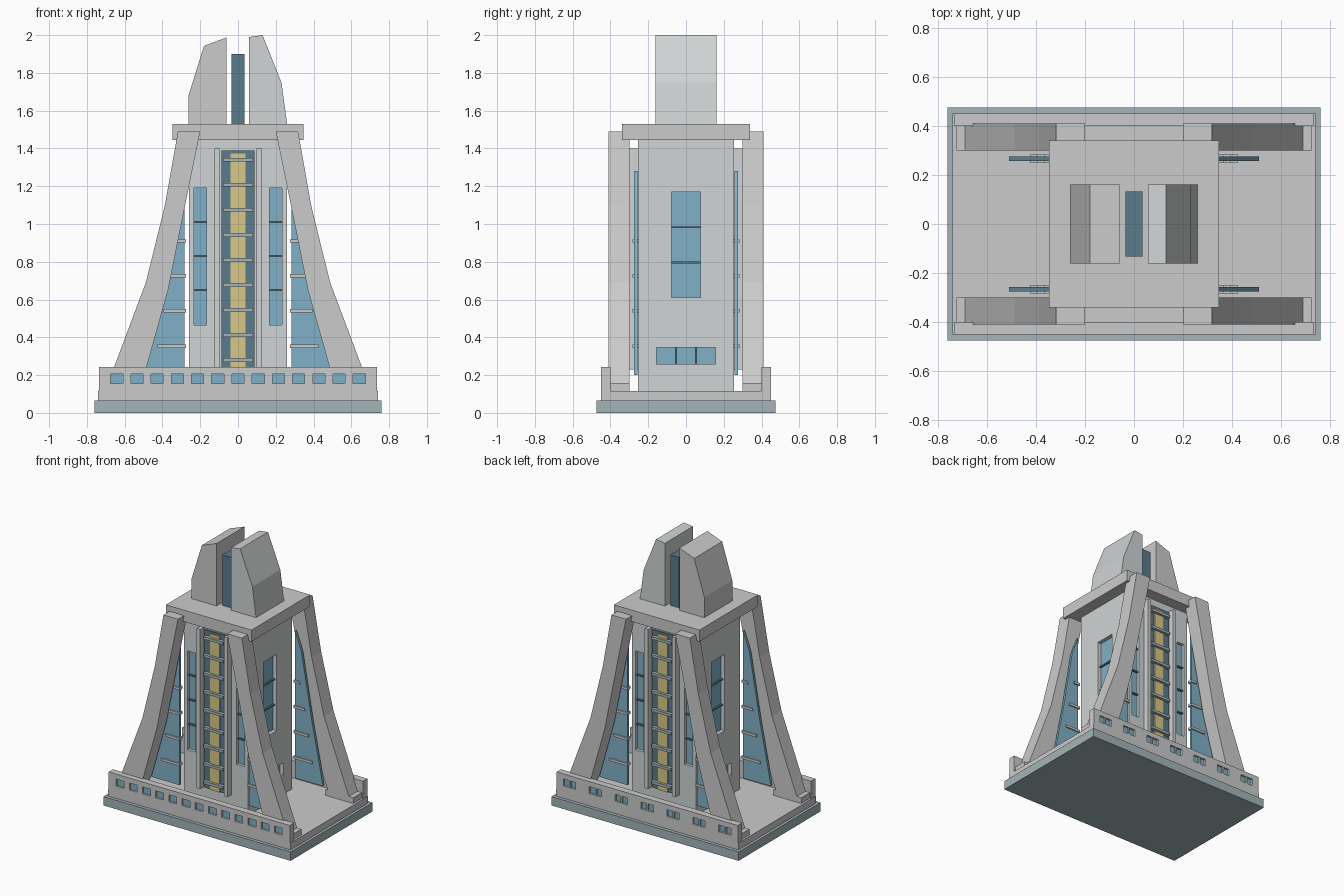
import bpy, bmesh
from mathutils import Vector

if "Cube" in bpy.data.objects:
    bpy.data.objects.remove(bpy.data.objects["Cube"])


def material(name, rgb):
    m = bpy.data.materials.new(name)
    m.diffuse_color = (*rgb, 1)
    m.use_nodes = True
    m.node_tree.nodes["Principled BSDF"].inputs["Base Color"].default_value = m.diffuse_color
    return m


STONE = material("warm_stone", (0.70, 0.70, 0.67))
COOL = material("cool_stone", (0.63, 0.66, 0.66))
PLINTH = material("plinth_grey", (0.37, 0.46, 0.48))
GLASS = material("blue_glass", (0.22, 0.44, 0.57))
DARK = material("dark_glass", (0.10, 0.20, 0.26))
YELLOW = material("lit_yellow", (0.70, 0.58, 0.24))


def finish(name, bm, mat):
    bmesh.ops.recalc_face_normals(bm, faces=bm.faces)
    me = bpy.data.meshes.new(name)
    bm.to_mesh(me)
    bm.free()
    ob = bpy.data.objects.new(name, me)
    bpy.context.collection.objects.link(ob)
    if mat:
        me.materials.append(mat)
    return ob


def boxes(name, ranges, mat):
    """One object from boxes given as (x0, x1, y0, y1, z0, z1)."""
    bm = bmesh.new()
    for x0, x1, y0, y1, z0, z1 in ranges:
        vs = bmesh.ops.create_cube(bm, size=1)["verts"]
        bmesh.ops.scale(bm, verts=vs, vec=(abs(x1 - x0), abs(y1 - y0), abs(z1 - z0)))
        bmesh.ops.translate(bm, verts=vs, vec=((x0 + x1) / 2, (y0 + y1) / 2, (z0 + z1) / 2))
    return finish(name, bm, mat)


def extrude(name, pts, y0, y1, mat):
    """Extrude an xz outline from y0 to y1."""
    bm = bmesh.new()
    f = bm.faces.new([bm.verts.new((x, y0, z)) for x, z in pts])
    out = bmesh.ops.extrude_face_region(bm, geom=[f])["geom"]
    vs = [v for v in out if isinstance(v, bmesh.types.BMVert)]
    bmesh.ops.translate(bm, verts=vs, vec=Vector((0, y1 - y0, 0)))
    return finish(name, bm, mat)


def carve(ob, ranges):
    """Cut box recesses out of an object."""
    cutter = boxes("cutter", ranges, None)
    cutter.hide_render = True
    mod = ob.modifiers.new("recess", "BOOLEAN")
    mod.operation, mod.solver, mod.object = "DIFFERENCE", "EXACT", cutter
    dg = bpy.context.evaluated_depsgraph_get()
    me = bpy.data.meshes.new_from_object(ob.evaluated_get(dg))
    ob.modifiers.clear()
    ob.data = me
    bpy.data.objects.remove(cutter)


# Plinth, terrace and cap
boxes("plinth", [(-0.76, 0.76, -0.475, 0.475, 0, 0.065)], PLINTH)
boxes("terrace", [(-0.74, 0.74, -0.45, 0.45, 0.065, 0.115)], STONE)
boxes("cap_slab", [(-0.347, 0.347, -0.34, 0.34, 1.445, 1.53)], STONE)

# Parapets with recessed windows: small in front, wide with a mullion at the back
for label, s, count, step, half in (("front", -1, 13, 0.107, 0.032), ("back", 1, 7, 0.21, 0.05)):
    wall = boxes(label + "_parapet", [(-0.735, 0.735, s * 0.40, s * 0.45, 0.115, 0.243)], STONE)
    xs = [(i - (count - 1) / 2) * step for i in range(count)]
    carve(wall, [(x - half, x + half, s * 0.43, s * 0.47, 0.155, 0.206) for x in xs])
    boxes(label + "_parapet_glass",
          [(x - half, x + half, s * 0.425, s * 0.436, 0.155, 0.206) for x in xs], GLASS)
    if s > 0:
        boxes("back_parapet_mullions",
              [(x - 0.006, x + 0.006, 0.43, 0.448, 0.155, 0.206) for x in xs], STONE)

# Core tower with window recesses on all sides
core = boxes("core_tower", [(-0.26, 0.26, -0.255, 0.255, 0.115, 1.445)], COOL)
cuts, panes, mullions = [], [], []
for s in (-1, 1):
    for t in (-1, 1):
        a, b = t * 0.168, t * 0.232
        cuts.append((a, b, s * 0.225, s * 0.30, 0.465, 1.19))
        panes.append((a, b, s * 0.22, s * 0.232, 0.465, 1.19))
        mullions += [(a, b, s * 0.225, s * 0.245, z - 0.005, z + 0.005) for z in (0.65, 0.83, 1.01)]
    for w, z0, z1 in ((0.076, 0.61, 1.17), (0.155, 0.26, 0.345)):
        cuts.append((s * 0.225, s * 0.30, -w, w, z0, z1))
        panes.append((s * 0.22, s * 0.232, -w, w, z0, z1))
    mullions += [(s * 0.225, s * 0.245, -0.076, 0.076, z - 0.005, z + 0.005) for z in (0.797, 0.983)]
    mullions += [(s * 0.225, s * 0.245, y - 0.005, y + 0.005, 0.26, 0.345) for y in (-0.052, 0.052)]
carve(core, cuts)
boxes("core_window_panes", panes, GLASS)
boxes("core_window_mullions", mullions, DARK)

# Outlines for the right-hand leg and glass wing
leg = [(0.20, 1.49), (0.318, 1.49), (0.387, 1.10), (0.488, 0.69), (0.657, 0.24), (0.69, 0.155),
       (0.52, 0.155), (0.485, 0.24), (0.37, 0.65), (0.282, 1.09)]
wing = [(0.283, 0.20), (0.51, 0.20), (0.42, 0.65), (0.335, 1.14), (0.283, 1.28)]

for label, s in (("front", -1), ("back", 1)):
    # Central bay: dark glazing, lit strip, cross bars and pilasters
    boxes(label + "_bay_glass", [(-0.087, 0.087, s * 0.25, s * 0.263, 0.23, 1.39)], DARK)
    boxes(label + "_lit_strip", [(-0.04, 0.04, s * 0.255, s * 0.27, 0.23, 1.373)], YELLOW)
    boxes(label + "_bay_bars", [(-0.08, 0.08, s * 0.255, s * 0.288, z - 0.01, z + 0.01)
                                for z in (0.28 + 0.1325 * i for i in range(9))], PLINTH)
    boxes(label + "_pilasters", [(t * 0.098, t * 0.125, s * 0.25, s * 0.30, 0.23, 1.40)
                                 for t in (-1, 1)], COOL)
    for side, t in (("left", -1), ("right", 1)):
        # Curved buttress legs with feet, glass wings and their bars
        tag = f"{label}_{side}_"
        extrude(tag + "leg", [(t * x, z) for x, z in leg], s * 0.30, s * 0.41, STONE)
        boxes(tag + "foot", [(t * 0.50, t * 0.725, s * 0.30, s * 0.405, 0.115, 0.157)], STONE)
        extrude(tag + "glass_wing", [(t * x, z) for x, z in wing], s * 0.257, s * 0.275, GLASS)
        boxes(tag + "wing_bars", [(t * 0.275, t * x, s * 0.248, s * 0.284, z - 0.009, z + 0.009)
                                  for x, z in ((0.425, 0.353), (0.395, 0.54), (0.365, 0.725), (0.325, 0.91))],
              STONE)

# Crown: two uneven fins around a dark slab
extrude("left_crown_fin", [(-0.06, 1.53), (-0.06, 1.988), (-0.18, 1.943), (-0.262, 1.68), (-0.262, 1.53)],
        -0.162, 0.162, STONE)
extrude("right_crown_fin", [(0.058, 1.53), (0.058, 1.99), (0.13, 2.0), (0.23, 1.75), (0.26, 1.53)],
        -0.162, 0.162, COOL)
boxes("crown_core", [(-0.035, 0.035, -0.132, 0.132, 1.53, 1.90)], DARK)
